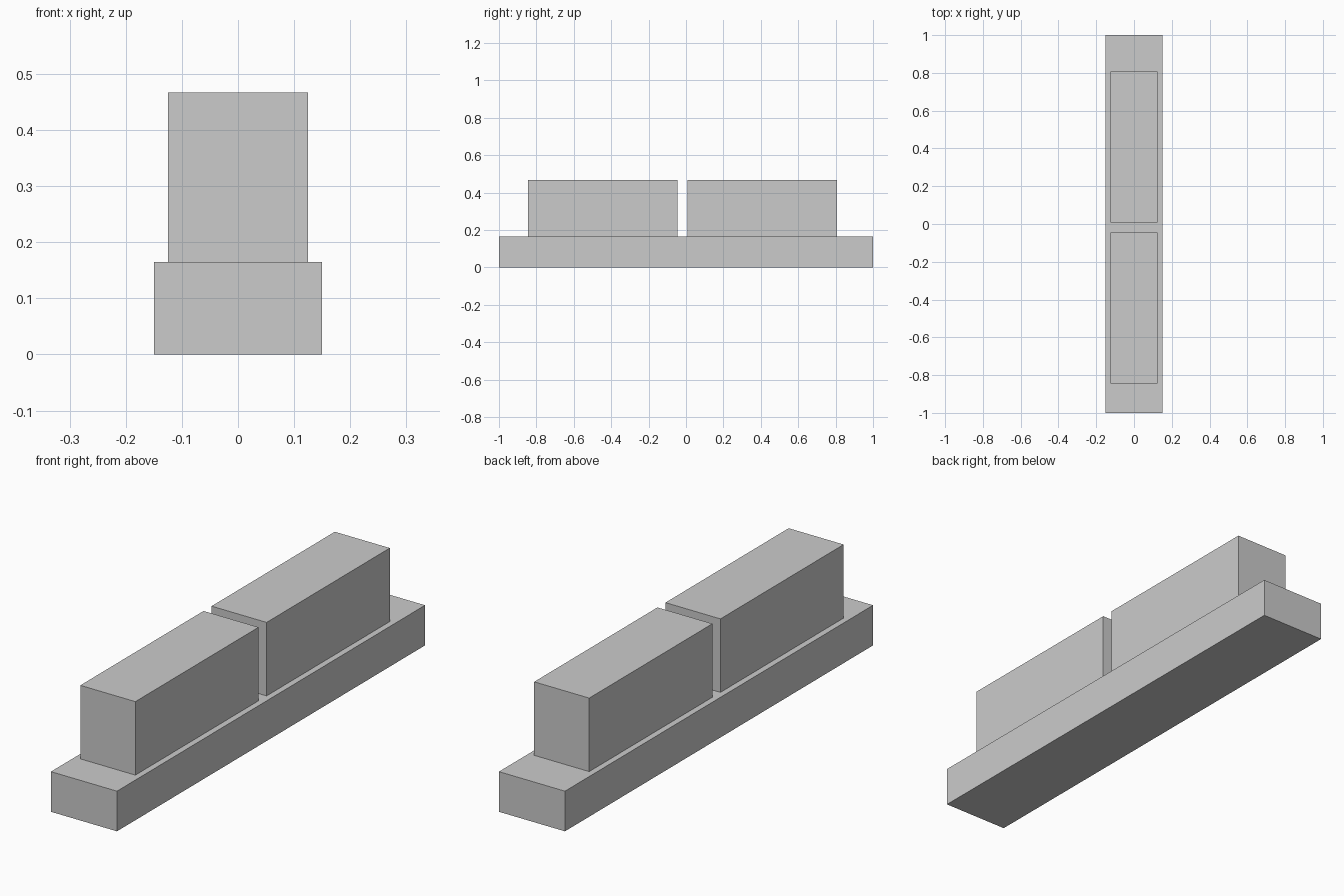
import bpy

if "Cube" in bpy.data.objects:
    bpy.data.objects.remove(bpy.data.objects["Cube"])


def box(name, x, y, z):
    """Flat-faced box spanning the given (min, max) ranges."""
    spans = (x, y, z)
    bpy.ops.mesh.primitive_cube_add(size=1, location=[(a + b) / 2 for a, b in spans])
    obj = bpy.context.object
    obj.name = name
    obj.scale = [b - a for a, b in spans]
    bpy.ops.object.transform_apply(location=False, rotation=False, scale=True)
    return obj


BASE_TOP = 0.165
BLOCK_LENGTH = 0.80

# Long base slab
box("base", (-0.15, 0.15), (-1, 1), (0, BASE_TOP))

# Two equal blocks standing on the base with a narrow gap
for name, y0 in (("front_block", -0.845), ("back_block", 0.007)):
    box(name, (-0.125, 0.125), (y0, y0 + BLOCK_LENGTH), (BASE_TOP, 0.467))
